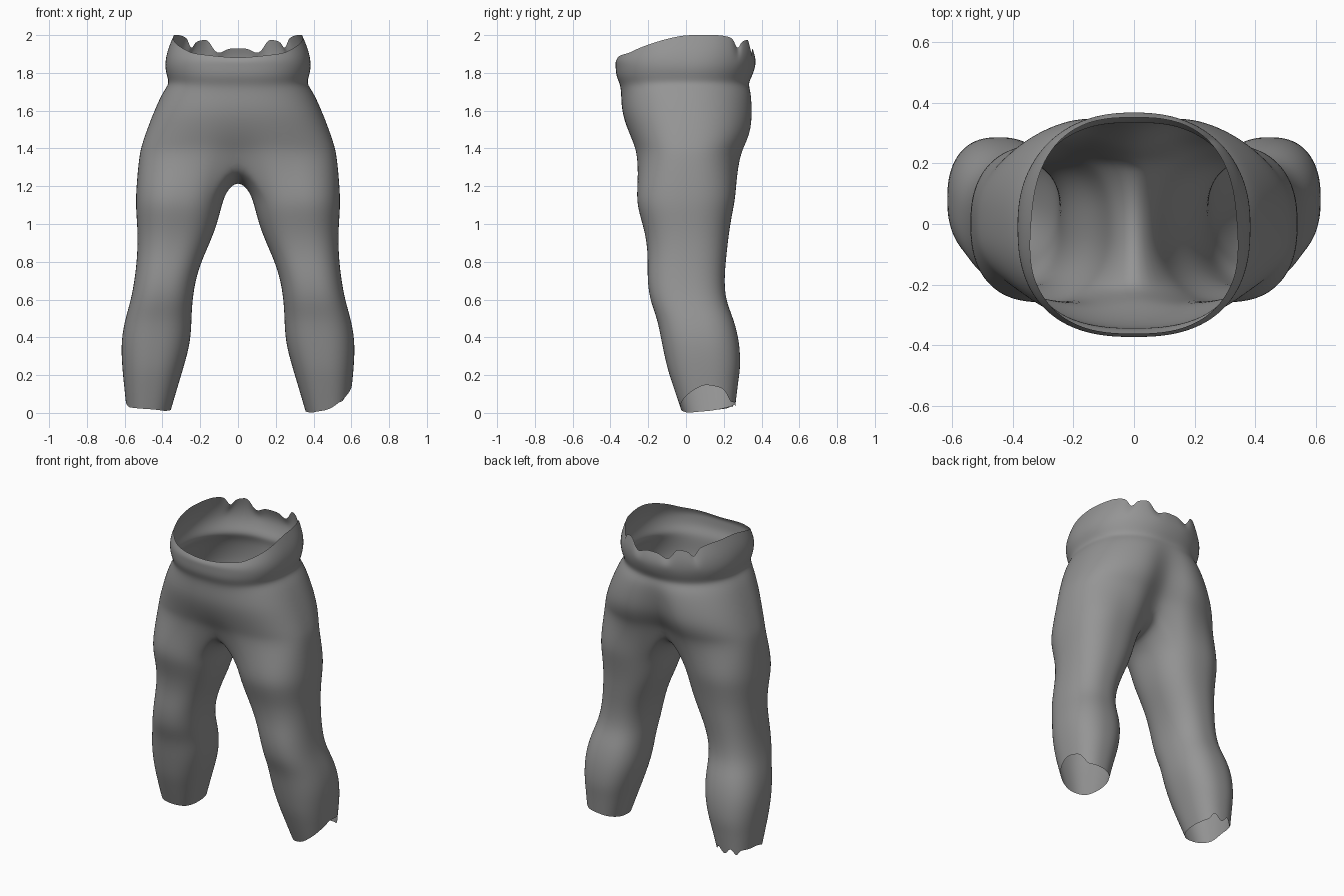
import bpy, bmesh, math
from mathutils import Vector

if "Cube" in bpy.data.objects:
    bpy.data.objects.remove(bpy.data.objects["Cube"])

K, M = 32, 10   # points around the outer half, and across the crotch


def interp(table, v):
    for (a, p), (b, q) in zip(table, table[1:]):
        if v <= b:
            return p + (q - p) * max(0, v - a) / (b - a)
    return table[-1][1]


def spow(v, n):
    return math.copysign(abs(v) ** (2 / n), v)


# hip half rings: z, half width, front y, back y, front/back squareness, front crease, back cleft
HIPS = [
    (1.84, .389, -.373, .37, 2.5, 2.2, 0, 0),
    (1.785, .377, -.371, .352, 2.5, 2.2, 0, 0),
    (1.742, .363, -.35, .334, 2.5, 2.2, 0, .02),
    (1.70, .398, -.343, .362, 2.4, 2.2, 0, .05),
    (1.60, .443, -.342, .372, 2.4, 2.3, 0, .11),
    (1.50, .482, -.313, .367, 2.4, 2.4, .01, .17),
    (1.42, .509, -.283, .332, 2.5, 2.5, .05, .23),
    (1.36, .524, -.27, .302, 2.5, 2.5, .13, .28)]
# leg rings: z, inner x, outer x, front y, back y
LEGS = [
    (1.17, .066, .541, -.263, .267), (1.08, .09, .541, -.256, .25),
    (.96, .122, .531, -.217, .228), (.84, .178, .533, -.201, .215),
    (.72, .222, .545, -.206, .203), (.60, .241, .566, -.193, .208),
    (.50, .246, .597, -.152, .252), (.38, .25, .62, -.13, .283),
    (.25, .285, .614, -.103, .29), (.17, .31, .606, -.078, .277)]
CUFF = (0, .36, .588, -.02, .257)
# torn edges: angle in degrees, height
RIM = [(-90, 1.88), (-52, 1.905), (-19, 1.965), (0, 2.0), (24, 2.0), (39, 1.985),
       (45, 1.915), (51, 1.965), (67, 1.98), (74, 1.905), (79, 1.9), (84, 1.93), (90, 1.93)]
CUFF_R = [(-135, 0), (-90, .015), (-45, .08), (0, .15), (30, .13), (50, .06),
          (90, .05), (135, .03), (180, .01), (225, 0)]
CUFF_L = [(-135, .01), (-90, .02), (-30, .03), (0, .06), (50, .06), (59, .02),
          (76, .075), (93, .02), (110, .075), (127, .03), (150, .02), (225, .01)]

HIP_ANGLES = [-90 + 180 * i / K for i in range(K + 1)]
LEG_ANGLES = [-135 + 270 * i / K for i in range(K + 1)] + \
             [135 + 90 * i / M for i in range(1, M)]


def hip_ring(z, w, yf, yb, nf, nb, cf, cb, taper=0):
    pts = []
    for deg in HIP_ANGLES:
        t = math.radians(deg)
        s, n = math.sin(t), nb if deg > 0 else nf
        x = w * spow(max(0, math.cos(t)), n)
        s = spow(s, n)
        y, c = (s * yb, cb) if s > 0 else (-s * yf, cf)
        x *= 1 - taper * max(0, y + .17)
        y *= 1 - c * math.exp(-(x / .12) ** 2)
        pts.append(Vector((x, y, z)))
    return pts


def leg_ring(z, xi, xo, yf, yb):
    pts = []
    for deg in LEG_ANGLES:
        a = math.radians(deg)
        pts.append(Vector(((xi + xo) / 2 + (xo - xi) / 2 * spow(math.cos(a), 2.4),
                           (yf + yb) / 2 + (yb - yf) / 2 * spow(math.sin(a), 2.4), z)))
    return pts


def half_rings(cuff_edge):
    # waistband: torn rim and one ring halfway down to the bulge
    rim = hip_ring(0, .352, -.362, .352, 2.6, 2.7, 0, 0, .2)
    mid = hip_ring(0, .38, -.374, .368, 2.5, 2.4, 0, 0, .08)
    for p, q, deg in zip(rim, mid, HIP_ANGLES):
        p.z = interp(RIM, deg)
        q.z = (p.z + 1.84) / 2
    hips = [rim, mid] + [hip_ring(*h) for h in HIPS]
    # crotch seam closes the last hip ring into the first leg ring
    f, b = hips[-1][0], hips[-1][-1]
    seam = []
    for i in range(1, M):
        p = b.lerp(f, i / M)
        p.z -= .126 * math.sin(math.pi * i / M) ** .8
        seam.append(p)
    legs = [hips[-1] + seam] + [leg_ring(*r) for r in LEGS]
    # torn cuff
    low = leg_ring(*CUFF)
    legs.append([p.lerp(q, 1 - interp(cuff_edge, d) / .17)
                 for p, q, d in zip(legs[-1], low, LEG_ANGLES)])
    return hips, legs


def bridge(bm, rings, closed):
    for a, b in zip(rings, rings[1:]):
        n = len(a)
        for i in range(n if closed else n - 1):
            j = (i + 1) % n
            bm.faces.new((a[i], a[j], b[j], b[i]))


bm = bmesh.new()
for side, edge in ((1, CUFF_R), (-1, CUFF_L)):
    hips, legs = half_rings(edge)

    def add(ring):
        return [bm.verts.new((side * p.x, p.y, p.z)) for p in ring]

    top = [add(r) for r in hips[:-1]]
    bottom = [add(r) for r in legs]
    bridge(bm, top + [bottom[0][:K + 1]], False)
    bridge(bm, bottom, True)

# join both halves along the centre seam
centre = [v for v in bm.verts if abs(v.co.x) < 1e-4]
bmesh.ops.remove_doubles(bm, verts=centre, dist=1e-4)
bmesh.ops.recalc_face_normals(bm, faces=bm.faces)
# normals must point outward: test a face at the outer hip
probe = max(bm.faces, key=lambda fc: fc.calc_center_median().x)
if probe.normal.x < 0:
    bmesh.ops.reverse_faces(bm, faces=bm.faces)
for fc in bm.faces:
    fc.smooth = True

mesh = bpy.data.meshes.new("trousers")
bm.to_mesh(mesh)
bm.free()
trousers = bpy.data.objects.new("trousers", mesh)
bpy.context.collection.objects.link(trousers)
sub = trousers.modifiers.new("smooth_cloth", 'SUBSURF')
sub.levels = sub.render_levels = 2

# dark grey cloth
cloth = bpy.data.materials.new("dark_cloth")
cloth.diffuse_color = (.3, .3, .3, 1)
cloth.use_nodes = True
cloth.node_tree.nodes["Principled BSDF"].inputs["Base Color"].default_value = cloth.diffuse_color
mesh.materials.append(cloth)
